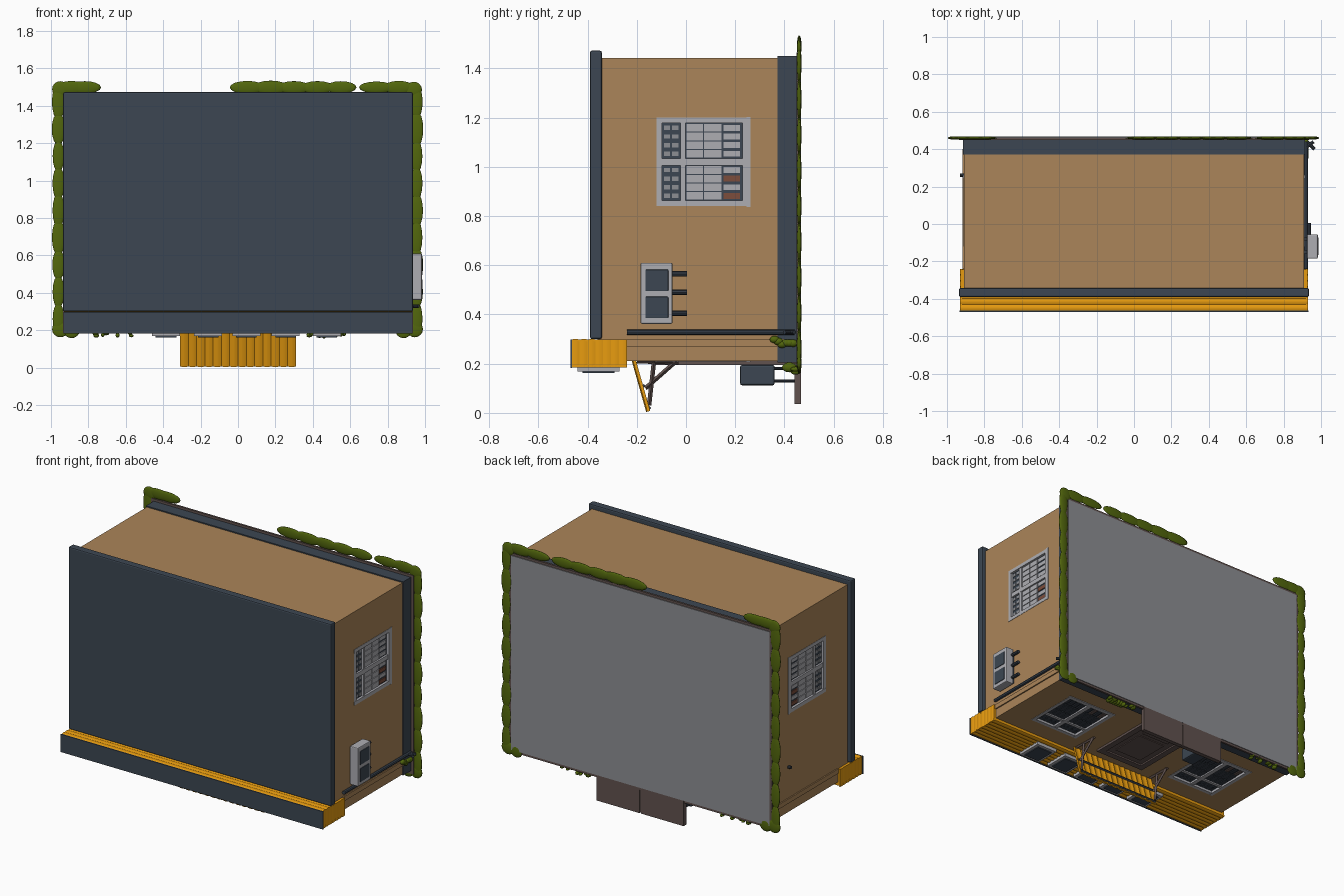
import bpy, bmesh, math, random
from mathutils import Vector, Matrix

if "Cube" in bpy.data.objects:
    bpy.data.objects.remove(bpy.data.objects["Cube"])
random.seed(4)

def mat(name, r, g, b):
    m = bpy.data.materials.new(name)
    m.diffuse_color = (r, g, b, 1)
    m.use_nodes = True
    m.node_tree.nodes["Principled BSDF"].inputs["Base Color"].default_value = m.diffuse_color
    return m

TAN = mat("tan wall", .41, .235, .10)
BLUE = mat("slate blue", .045, .062, .085)
ORANGE = mat("orange metal", .80, .33, .005)
GREY = mat("ground grey", .27, .275, .295)
LIGHT = mat("light grey", .42, .42, .45)
GREEN = mat("leaf green", .085, .135, .004)
BROWN = mat("dull brown", .12, .085, .078)
DARK = mat("dark metal", .035, .045, .06)
RUST = mat("rust red", .20, .075, .045)

def finish(name, bm, material, bevel=0, smooth=False):
    bmesh.ops.recalc_face_normals(bm, faces=bm.faces)
    me = bpy.data.meshes.new(name)
    bm.to_mesh(me)
    bm.free()
    me.materials.append(material)
    ob = bpy.data.objects.new(name, me)
    bpy.context.collection.objects.link(ob)
    if bevel:
        mod = ob.modifiers.new("bevel", 'BEVEL')
        mod.width, mod.segments = bevel, 2
    if smooth:
        for p in me.polygons:
            p.use_smooth = True
    return ob

def boxes(name, material, *bs, bevel=0):
    """Each box is (x0, x1, y0, y1, z0, z1)."""
    bm = bmesh.new()
    for b in bs:
        c = Vector(((b[0]+b[1])/2, (b[2]+b[3])/2, (b[4]+b[5])/2))
        s = (abs(b[1]-b[0]), abs(b[3]-b[2]), abs(b[5]-b[4]))
        bmesh.ops.create_cube(bm, size=1, matrix=Matrix.Translation(c) @ Matrix.Diagonal((*s, 1)))
    return finish(name, bm, material, bevel)

def rods(name, material, r, *segs, sides=8):
    bm = bmesh.new()
    for a, b in segs:
        a, b = Vector(a), Vector(b)
        rot = (b-a).to_track_quat('Z', 'Y').to_matrix().to_4x4()
        bmesh.ops.create_cone(bm, cap_ends=True, segments=sides, radius1=r, radius2=r,
                              depth=(b-a).length, matrix=Matrix.Translation((a+b)/2) @ rot)
    return finish(name, bm, material)

def corrugated(name, origin, rib, across, normal, waves, amp, thick=.008):
    """Sheet with ribs along one edge vector and waves across the other."""
    o, rib, across, n = map(Vector, (origin, rib, across, normal))
    bm = bmesh.new()
    steps = waves*6
    prev = None
    for i in range(steps+1):
        p = o + across*i/steps + n*amp*abs(math.sin(math.pi*i/6))
        ring = [bm.verts.new(q) for q in (p, p+rib, p+rib-n*thick, p-n*thick)]
        if prev:
            for k in range(4):
                bm.faces.new((prev[k], prev[(k+1) % 4], ring[(k+1) % 4], ring[k]))
        else:
            bm.faces.new(ring)
        prev = ring
    bm.faces.new(prev)
    return finish(name, bm, ORANGE)

# Main building, plinth band, roof slab
walls = boxes("walls", TAN, (-.91, .91, -.36, .455, .21, 1.443))
boxes("plinth", BLUE, (-.915, .915, .372, .455, .205, 1.45))
boxes("roof_slab", BLUE, (-.935, .935, -.39, -.342, .30, 1.472), bevel=.008)

# Ground plate under the building
boxes("ground_edge", BROWN, (-.935, .935, .45, .463, .185, 1.465))
boxes("ground_plate", GREY, (-.92, .92, .46, .467, .20, 1.45))

# Sign fascia clad in ribbed sheets
boxes("fascia_core", ORANGE, (-.925, .925, -.464, -.243, .19, .295))
boxes("fascia_cap", BLUE, (-.933, .933, -.47, -.463, .183, .298))
corrugated("fascia_front", (-.93, -.465, .19), (1.86, 0, 0), (0, .225, 0), (0, 0, -1), 7, .006)
corrugated("fascia_rear", (-.93, -.465, .297), (1.86, 0, 0), (0, .1, 0), (0, 0, 1), 3, .004)
for s in (-1, 1):
    corrugated("fascia_end", (s*.928, -.465, .185), (0, 0, .113), (0, .225, 0), (s, 0, 0), 7, .0025)

# Blank sign tiles
for x in (-.385, -.16, .045, .255, .475):
    boxes("sign_tile", LIGHT, (x-.075, x+.075, -.44, -.27, .168, .19))
    boxes("sign_panel", BLUE, (x-.055, x+.055, -.42, -.29, .162, .17))

# Ribbed door awning with brackets
slope = Vector((0, .072, -.255))
nrm = Vector((0, -.25, -.072)).normalized()
corrugated("door_awning", (-.31, -.229, .26), slope, (.62, 0, 0), nrm, 14, .005, .012)
for s in (-1, 1):
    x = s*.295
    rods("awning_bracket", BROWN, .009,
         ((x, -.04, .21), (x, -.165, .10)), ((x, -.13, .21), (x, -.15, .03)),
         ((x, -.20, .21), (x, -.03, .205)), sides=4)
rods("awning_rails", DARK, .008, ((-.3, -.15, .02), (.3, -.15, .02)),
     ((-.3, -.172, .11), (.3, -.172, .11)), sides=4)

# Windows: place(u, v, n) maps width, height and outward depth to space
holes = []
def window(place, blind):
    def bx(u0, u1, v0, v1, n0, n1):
        a, b = place(u0, v0, n0-.016), place(u1, v1, n1-.016)
        return (a[0], b[0], a[1], b[1], a[2], b[2])
    W, T, B = .175, -.115, .25
    holes.append(bx(-W-.004, W+.004, T-.004, B+.008, -.01, .06))
    boxes("window_glass", BLUE, bx(-W, W, T, B, -.012, .002))
    boxes("window_frame", LIGHT,
          bx(-W-.005, -W+.018, T-.005, B, -.012, .018), bx(W-.018, W+.005, T-.005, B, -.012, .018),
          bx(-W, W, T-.005, T+.018, -.012, .017), bx(-W, W, B-.02, B+.003, -.012, .018),
          bx(-W, W, -.022, -.002, -.012, .013), bx(-.014, .014, T, B, -.012, .014))
    boxes("window_sill", LIGHT, bx(-W-.008, W+.008, B-.004, B+.012, -.012, .02))
    slats, bars, reds = [], [], []
    for half in (-1, 1):
        for k in range(4):
            u = half*(.033 + .035*k)
            slats += [bx(u-.0155, u+.0155, .002, .07, 0, .008), bx(u-.0155, u+.0155, .074, .145, 0, .008)]
            (reds if half < 0 and k % 2 else slats).append(bx(u-.012, u+.012, .152, .22, 0, .007))
            bars += [bx(u-.009, u+.009, v, v+.026, 0, .006) for v in (-.09, -.056)]
    boxes("window_blinds", blind, *slats)
    boxes("window_shelf_items", RUST if blind == LIGHT else BROWN, *reds)
    boxes("window_top_bars", DARK if blind == DARK else GREY, *bars)

for s in (-1, 1):
    window(lambda u, v, n: (s*(.91+n), v, 1.02+u), LIGHT)
    window(lambda u, v, n: (s*.55+u, v, .21-n), DARK)

# Cutter for the window recesses
cutter = boxes("window_cutter", TAN, *holes)
cutter.hide_render = True
cutter.hide_set(True)
cut = walls.modifiers.new("window_recess", 'BOOLEAN')
cut.operation, cut.object, cut.solver = 'DIFFERENCE', cutter, 'EXACT'

# Door, porch and newspaper box
boxes("door_frame", BROWN, (-.18, -.14, -.12, .45, .195, .22), (.14, .18, -.12, .45, .195, .22),
      (-.18, .18, -.14, -.10, .195, .22))
boxes("door_leaf", BROWN, (-.14, .14, -.1, .45, .205, .22))
boxes("door_panel", BROWN, (-.1, .1, -.06, .17, .2, .21), (-.1, .1, .2, .4, .2, .21))
boxes("porch", BROWN, (-.31, -.005, .44, .467, .037, .2), (.005, .31, .44, .467, .037, .2),
      (-.3, .3, .445, .462, .04, .2))
boxes("news_box", BLUE, (-.29, -.2, .22, .36, .112, .195), bevel=.008)
rods("news_box_legs", DARK, .006, *[((x, .35, z), (x, .445, z)) for x in (-.28, -.21) for z in (.13, .18)])

# Outdoor unit on the right wall
boxes("cooling_unit", LIGHT, (.925, .983, -.185, -.055, .362, .61), bevel=.006)
boxes("cooling_mounts", DARK, (.905, .93, -.16, -.14, .38, .59), (.905, .93, -.09, -.07, .38, .59))
boxes("cooling_grilles", BLUE, (.98, .987, -.165, -.072, .495, .582),
      (.98, .987, -.165, -.072, .385, .472), bevel=.003)
rods("cooling_pipes", DARK, .011, *[((.935, -.06, z), (.935, .005, z)) for z in (.405, .49, .565)])

# Pipes along the lower side walls
for s in (-1, 1):
    boxes("side_ledge", TAN, (s*.905, s*.918, -.24, .4, .27, .30))
rods("side_pipe", BLUE, .011, ((.92, -.24, .328), (.92, .44, .328)))
rods("pipe_spout", DARK, .009, ((.925, .44, .328), (.965, .40, .328)), ((.92, .41, .328), (.96, .44, .328)))
rods("left_lamp", DARK, .01, ((-.905, .26, .5), (-.93, .26, .5)))

# Flat hedge lumps round the ground plate
bm = bmesh.new()
def lump(x, z, rx, rz, y=.46, ry=.009):
    bmesh.ops.create_uvsphere(bm, u_segments=14, v_segments=8, radius=1,
        matrix=Matrix.Translation((x, y, z)) @ Matrix.Diagonal((rx, ry, rz, 1)))
def hedge(x0, z0, x1, z1):
    n = max(1, round(math.hypot(x1-x0, z1-z0)/.14))
    for i in range(n+1):
        t = i/n
        long, wide = random.uniform(.083, .098), random.uniform(.031, .037)
        size = (long, wide) if abs(x1-x0) > abs(z1-z0) else (wide, long)
        lump(x0+(x1-x0)*t, z0+(z1-z0)*t, *size)
hedge(-.96, .26, -.96, 1.42)
hedge(.955, .26, .955, 1.42)
hedge(.05, 1.498, .55, 1.498)
hedge(.74, 1.498, .86, 1.498)
hedge(-.89, 1.498, -.82, 1.498)
for x, z in ((-.95, 1.488), (.94, 1.485), (-.95, .205), (.945, .205), (-.89, .2), (.885, .2)):
    lump(x, z, .045, .043)
finish("hedge", bm, GREEN, smooth=True)

# Small weeds by the shop front and the corner shrub
bm = bmesh.new()
for cx in (-.67, .47):
    for i in range(9):
        lump(cx + random.uniform(-.1, .1), .18 + random.uniform(-.015, .012),
             random.uniform(.008, .018), random.uniform(.007, .014), .445, .02)
for i in range(6):
    lump(.92, .29 + random.uniform(-.012, .012), .014, .015, .36+.015*i, .02)
    lump(.45 + .02*i, .185, .015, .02, .42, .03)
finish("weeds", bm, GREEN, smooth=True)
